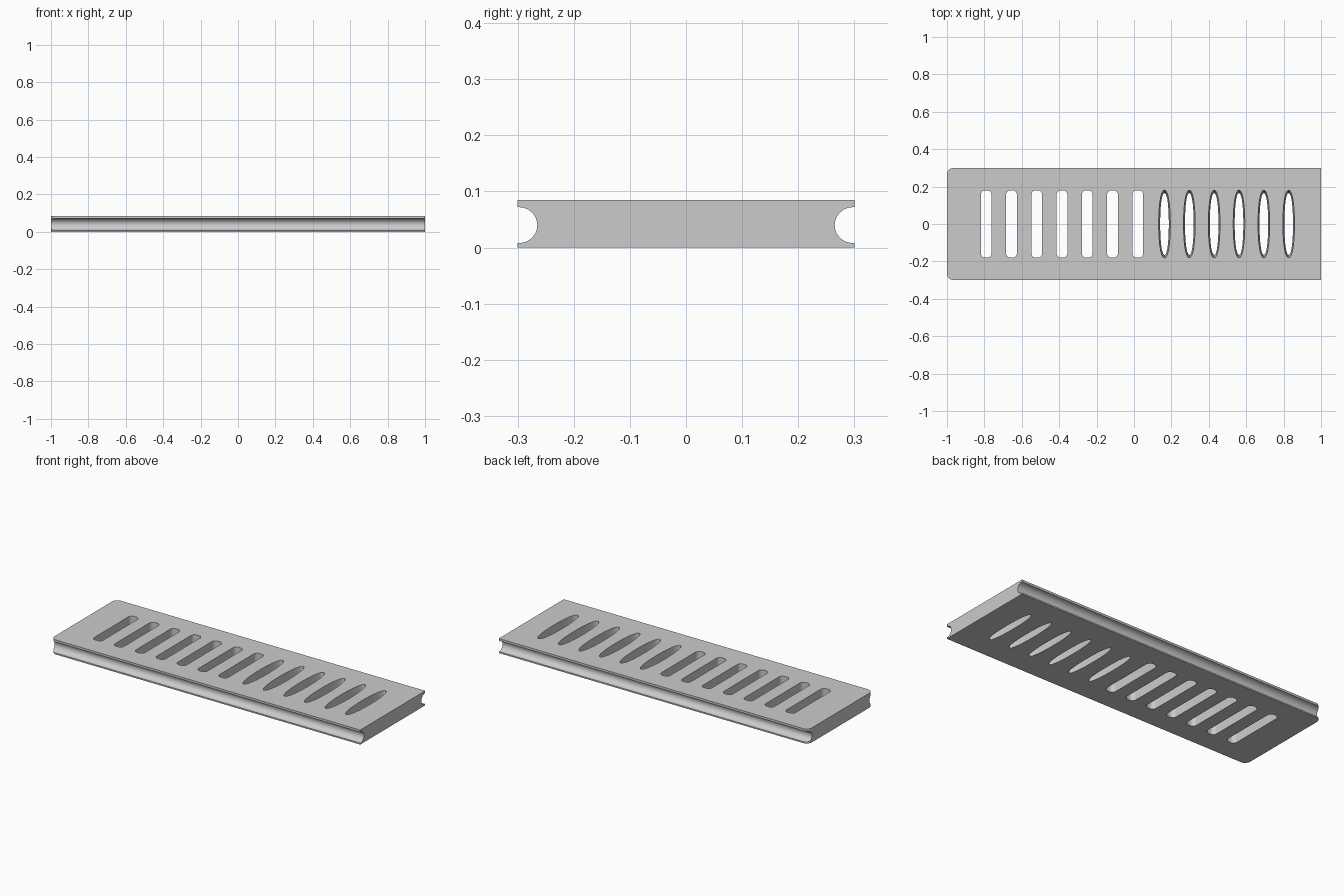
import bpy, bmesh, math

if "Cube" in bpy.data.objects:
    bpy.data.objects.remove(bpy.data.objects["Cube"])

THICK = 0.085
metal = bpy.data.materials.new("light_grey")
metal.diffuse_color = (0.6, 0.6, 0.6, 1)
metal.use_nodes = True
metal.node_tree.nodes["Principled BSDF"].inputs["Base Color"].default_value = metal.diffuse_color


def loft(bm, rings):
    """Skin a closed solid through rings of equal point count."""
    rows = [[bm.verts.new(p) for p in ring] for ring in rings]
    n = len(rows[0])
    for a, b in zip(rows, rows[1:]):
        for i in range(n):
            j = (i + 1) % n
            bm.faces.new((a[i], a[j], b[j], b[i]))
    bm.faces.new(rows[0][::-1])
    bm.faces.new(rows[-1])


def make(name, bm):
    bmesh.ops.recalc_face_normals(bm, faces=bm.faces)
    me = bpy.data.meshes.new(name)
    bm.to_mesh(me)
    bm.free()
    me.materials.append(metal)
    ob = bpy.data.objects.new(name, me)
    bpy.context.collection.objects.link(ob)
    return ob


def rounded_rect(cx, hx, hy, r, z, seg=6):
    pts = []
    for q, (sx, sy) in enumerate(((1, 1), (-1, 1), (-1, -1), (1, -1))):
        for k in range(seg + 1):
            a = math.pi / 2 * (q + k / seg)
            pts.append((cx + sx * (hx - r) + r * math.cos(a),
                        sy * (hy - r) + r * math.sin(a), z))
    return pts


def oval(cx, hx, hy, z, n=40, power=2.2):
    def c(v):
        return math.copysign(abs(v) ** (2 / power), v)
    return [(cx + hx * c(math.cos(2 * math.pi * k / n)),
             hy * c(math.sin(2 * math.pi * k / n)), z) for k in range(n)]


# Plate: rounded corners on the left end, square on the right
def outline(z, r=0.035, seg=8):
    pts = [(1, -0.3, z), (1, 0.3, z)]
    for q, sy in ((1, 1), (2, -1)):
        for k in range(seg + 1):
            a = math.pi / 2 * (q + k / seg)
            pts.append((-1 + r + r * math.cos(a),
                        sy * (0.3 - r) + r * math.sin(a), z))
    return pts


bm = bmesh.new()
loft(bm, [outline(0), outline(THICK)])
plate = make("slotted_plate", bm)

# Cutters: seven straight slots, six tapered oval slots, two side grooves
bm = bmesh.new()
for i in range(7):
    x = -0.79 + 0.135 * i
    loft(bm, [rounded_rect(x, 0.029, 0.18, 0.023, z) for z in (-0.05, 0.15)])
for i in range(6):
    x = 0.163 + 0.1328 * i
    rings = []
    for z in (-0.02, THICK + 0.02):
        t = z / THICK
        rings.append(oval(x, 0.023 + 0.008 * t, 0.165 + 0.016 * t, z))
    loft(bm, rings)
for s in (-1, 1):
    prof = [(0.35, 0.072), (0.35, 0.008)]
    for k in range(25):
        a = -math.pi / 2 - math.pi * k / 24
        prof.append((0.298 + 0.033 * math.cos(a), 0.04 + 0.032 * math.sin(a)))
    loft(bm, [[(x, s * y, z) for y, z in prof] for x in (-1.1, 1.1)])
cutter = make("slot_and_groove_cutter", bm)
cutter.hide_render = True

# Cut the plate, then smooth the curved walls
mod = plate.modifiers.new("cut", "BOOLEAN")
mod.operation = "DIFFERENCE"
mod.solver = "EXACT"
mod.object = cutter
bpy.context.view_layer.objects.active = plate
bpy.ops.object.select_all(action="DESELECT")
plate.select_set(True)
bpy.ops.object.modifier_apply(modifier=mod.name)
bpy.data.objects.remove(cutter)
bpy.ops.object.shade_smooth_by_angle(angle=math.radians(30))
